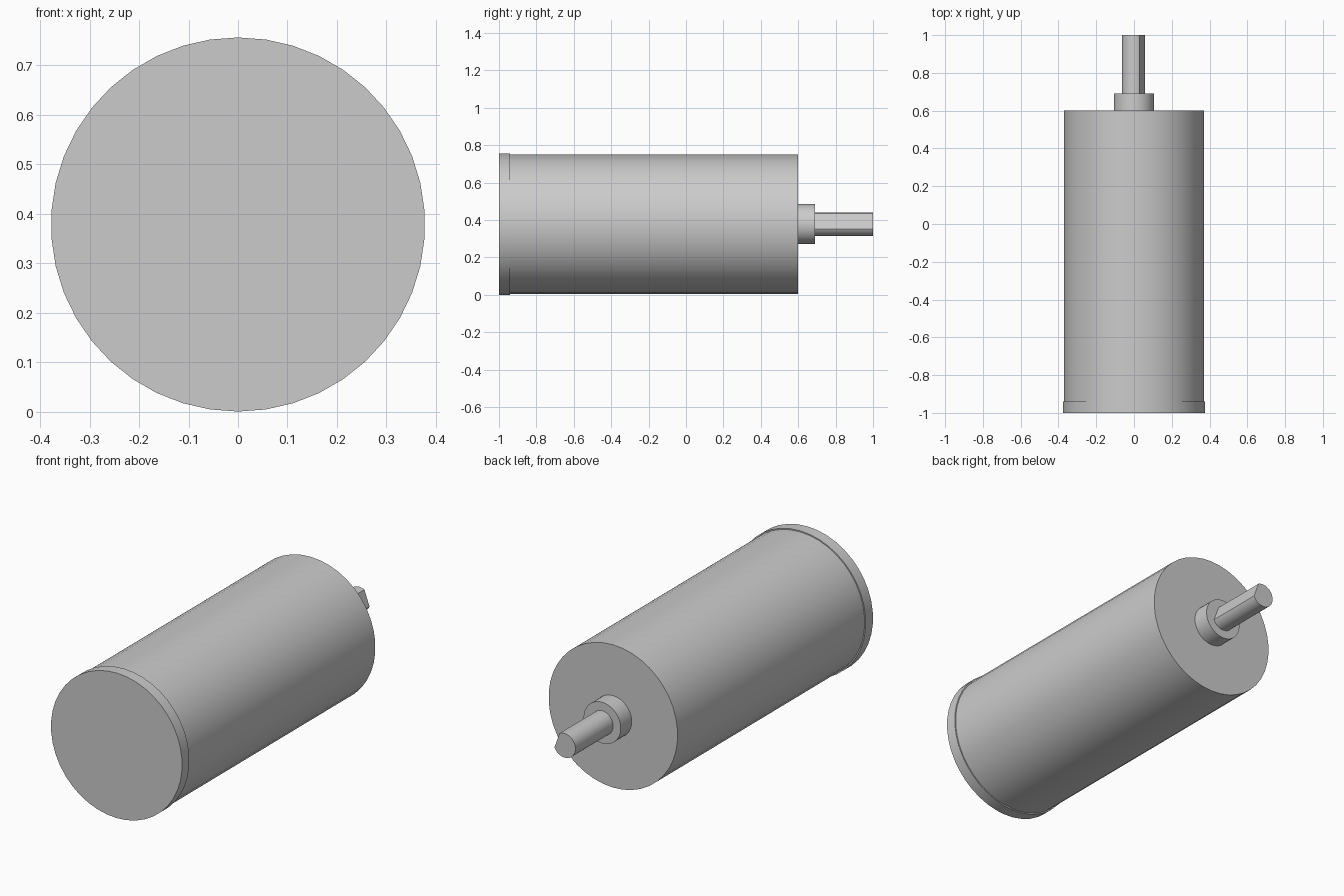
import bpy, bmesh, math
from mathutils import Matrix, Vector

cube = bpy.data.objects.get("Cube")
if cube:
    bpy.data.objects.remove(cube, do_unlink=True)

AXIS_Z = 0.378   # height of the motor axis
SIDES = 42

grey = bpy.data.materials.new("plain grey")
grey.use_nodes = True
colour = (0.6, 0.6, 0.6, 1)
grey.diffuse_color = colour
grey.node_tree.nodes["Principled BSDF"].inputs["Base Color"].default_value = colour


def cylinder(name, radius, y0, y1, flat=None):
    """Cylinder along y; flat = (angle, distance) slices one side off."""
    bm = bmesh.new()
    bmesh.ops.create_cone(bm, cap_ends=True, segments=SIDES, radius1=radius,
                          radius2=radius, depth=y1 - y0)
    bm.transform(Matrix.Rotation(math.radians(90), 4, 'X'))
    if flat:
        angle, distance = flat
        normal = Vector((math.cos(angle), 0, math.sin(angle)))
        cut = bmesh.ops.bisect_plane(bm, geom=bm.verts[:] + bm.edges[:] + bm.faces[:],
                                     plane_co=normal * distance, plane_no=normal,
                                     clear_outer=True)
        rim = [e for e in cut["geom_cut"] if isinstance(e, bmesh.types.BMEdge)]
        bmesh.ops.holes_fill(bm, edges=rim)
    bmesh.ops.recalc_face_normals(bm, faces=bm.faces)
    mesh = bpy.data.meshes.new(name)
    bm.to_mesh(mesh)
    bm.free()
    mesh.materials.append(grey)
    obj = bpy.data.objects.new(name, mesh)
    obj.location = (0, (y0 + y1) / 2, AXIS_Z)
    bpy.context.collection.objects.link(obj)
    bpy.ops.object.select_all(action='DESELECT')
    obj.select_set(True)
    bpy.context.view_layer.objects.active = obj
    bpy.ops.object.shade_smooth_by_angle(angle=math.radians(25))
    return obj


# Motor housing with a slightly wider end cap
cylinder("end_cap", 0.378, -1.0, -0.94)
cylinder("motor_body", 0.372, -0.94, 0.6)

# Bearing boss and the output shaft with its flat
cylinder("bearing_boss", 0.107, 0.6, 0.69)
cylinder("output_shaft", 0.063, 0.69, 1.0, flat=(math.radians(20), 0.046))
